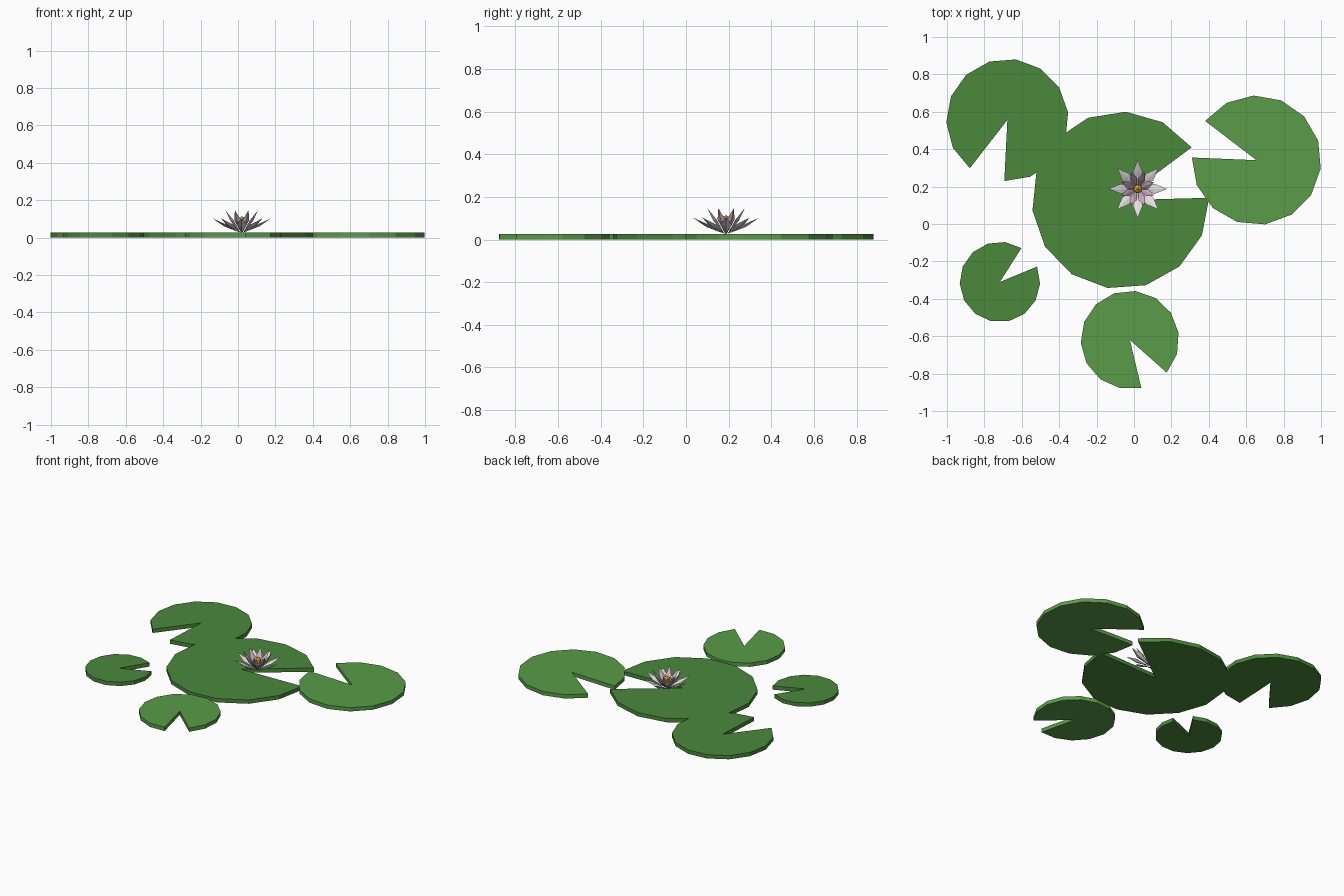
import bpy, bmesh
from math import sin, cos, radians, pi
from mathutils import Vector

if "Cube" in bpy.data.objects:
    bpy.data.objects.remove(bpy.data.objects["Cube"])

T = 0.027  # pad thickness


def mat(name, c):
    m = bpy.data.materials.new(name)
    m.diffuse_color = (*c, 1)
    m.use_nodes = True
    m.node_tree.nodes["Principled BSDF"].inputs["Base Color"].default_value = m.diffuse_color
    return m


dark = mat("dark_green", (0.07, 0.25, 0.045))
light = mat("light_green", (0.10, 0.33, 0.065))
white = mat("outer_petal", (0.80, 0.74, 0.76))
pink = mat("inner_petal", (0.62, 0.42, 0.52))
gold = mat("gold", (0.75, 0.42, 0.04))


def finish(name, bm, m):
    me = bpy.data.meshes.new(name)
    bm.to_mesh(me)
    bm.free()
    ob = bpy.data.objects.new(name, me)
    me.materials.append(m)
    bpy.context.collection.objects.link(ob)
    return ob


# Notched disc: 13 rim segments, wedge cut from start - 35 degrees to start
def pad(name, x, y, r, start, m):
    bm = bmesh.new()
    pts = [(x, y)]
    for i in range(14):
        a = radians(start + i * 325 / 13)
        pts.append((x + r * cos(a), y + r * sin(a)))
    lo = [bm.verts.new((*p, 0)) for p in pts]
    hi = [bm.verts.new((*p, T)) for p in pts]
    n = len(pts)
    for i in range(n):
        j = (i + 1) % n
        bm.faces.new((lo[i], lo[j], hi[j], hi[i]))
    for i in range(1, n - 1):  # fans keep the concave outline clean
        bm.faces.new((hi[0], hi[i], hi[i + 1]))
        bm.faces.new((lo[0], lo[i + 1], lo[i]))
    finish(name, bm, m)


pad("large_pad", -0.072, 0.127, 0.474, 36.6, dark)
pad("back_left_pad", -0.677, 0.556, 0.327, -92.9, dark)
pad("right_pad", 0.655, 0.341, 0.346, 177.6, light)
pad("front_left_pad", -0.717, -0.31, 0.215, 57.5, dark)
pad("front_pad", -0.022, -0.62, 0.263, -41.6, light)


# Ring of pointed petals, each a slim pyramid pair with a raised keel
FX, FY = 0.02, 0.188


def petals(name, n, offset, tip_r, tip_z, w, m):
    bm = bmesh.new()
    base, tip = Vector((0.008, 0, T)), Vector((tip_r, 0, tip_z))
    axis = tip - base
    up = Vector((-axis.z, 0, axis.x)).normalized()
    mid = base + axis * 0.55
    local = [base, mid + Vector((0, w, 0)), tip, mid - Vector((0, w, 0)),
             mid + up * 0.004, mid - up * 0.010]
    for k in range(n):
        a = radians(offset) + 2 * pi * k / n
        v = [bm.verts.new((FX + p.x * cos(a) - p.y * sin(a),
                           FY + p.x * sin(a) + p.y * cos(a), p.z)) for p in local]
        for i in range(4):
            j = (i + 1) % 4
            bm.faces.new((v[j], v[i], v[4]))
            bm.faces.new((v[i], v[j], v[5]))
    bmesh.ops.recalc_face_normals(bm, faces=bm.faces)
    finish(name, bm, m)


petals("outer_petals", 8, 0, 0.156, 0.103, 0.027, white)
petals("inner_petals", 8, 22.5, 0.095, 0.147, 0.020, pink)

# Faceted flower centre
bm = bmesh.new()
bmesh.ops.create_icosphere(bm, subdivisions=1, radius=0.027)
bmesh.ops.translate(bm, verts=bm.verts, vec=(FX, FY, 0.088))
finish("flower_centre", bm, gold)
